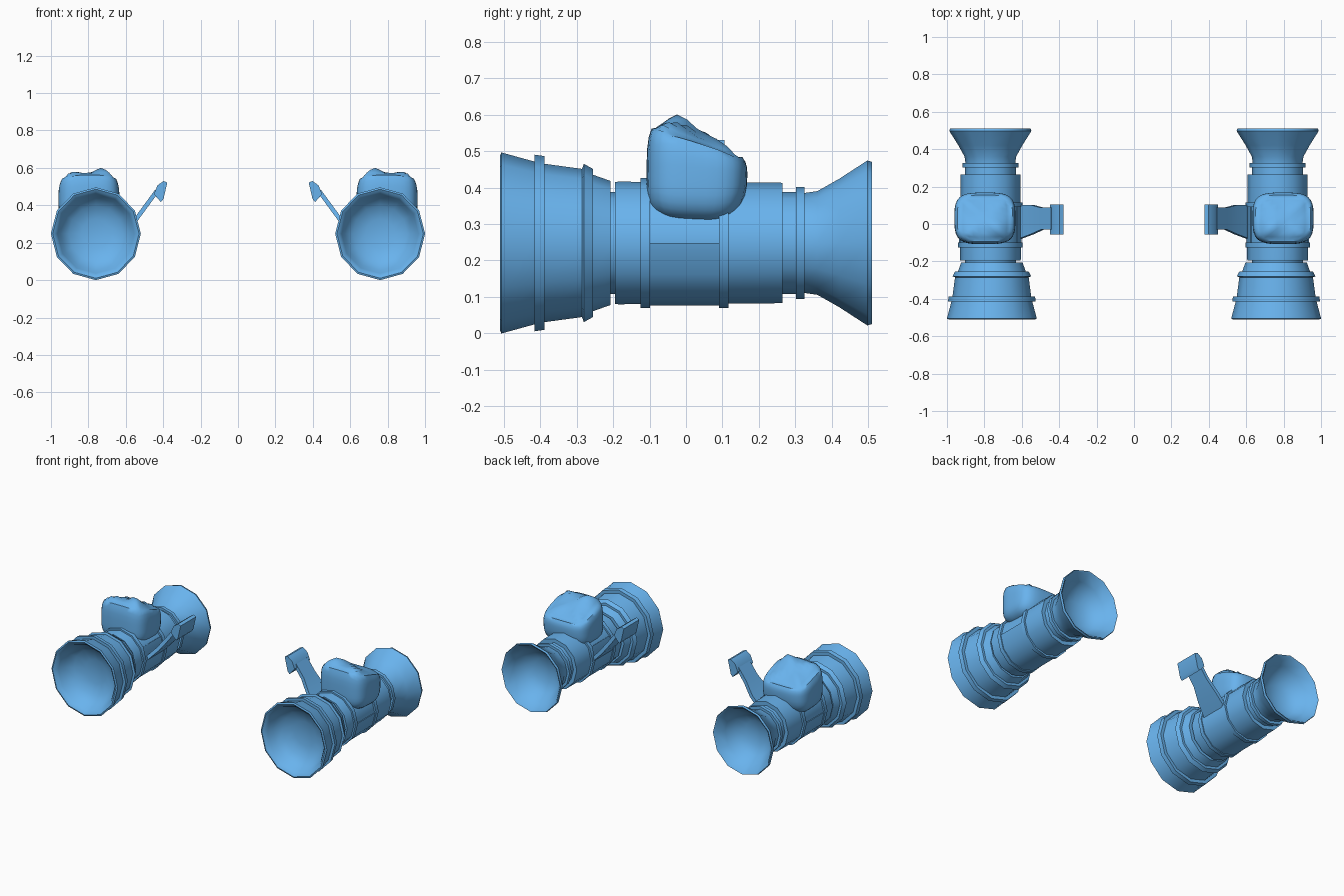
import bpy, bmesh, math
from mathutils import Vector

if "Cube" in bpy.data.objects:
    bpy.data.objects.remove(bpy.data.objects["Cube"])

CX, CZ, SIDES = 0.76, 0.248, 12
BLUE = bpy.data.materials.new("blue_paint")
BLUE.diffuse_color = (0.14, 0.45, 0.85, 1)
BLUE.use_nodes = True
BLUE.node_tree.nodes["Principled BSDF"].inputs["Base Color"].default_value = BLUE.diffuse_color


def finish(bm, name, angle=40):
    """Turn a bmesh into a mirrored, smooth-shaded, blue object."""
    bmesh.ops.remove_doubles(bm, verts=bm.verts, dist=0.0005)
    bmesh.ops.recalc_face_normals(bm, faces=bm.faces)
    me = bpy.data.meshes.new(name)
    bm.to_mesh(me)
    bm.free()
    me.materials.append(BLUE)
    ob = bpy.data.objects.new(name, me)
    bpy.context.collection.objects.link(ob)
    bpy.ops.object.select_all(action='DESELECT')
    ob.select_set(True)
    bpy.context.view_layer.objects.active = ob
    bpy.ops.object.shade_smooth_by_angle(angle=math.radians(angle))
    ob.modifiers.new("mirror", 'MIRROR').use_mirror_merge = False
    return ob


def revolve(name, profile, start=0.0, sweep=360.0, steps=SIDES, closed=False, cx=CX):
    """Spin a (y, radius) profile about the tube axis."""
    bm = bmesh.new()
    rows = []
    for i in range(steps + 1):
        a = math.radians(start + sweep * i / steps)
        rows.append([bm.verts.new((cx + 0.97 * r * math.cos(a), y, CZ + r * math.sin(a)))
                     for y, r in profile])
    n = len(profile)
    for a, b in zip(rows, rows[1:]):
        for j in range(n if closed else n - 1):
            k = (j + 1) % n
            bm.faces.new((a[j], a[k], b[k], b[j]))
    if closed and sweep < 360:
        bm.faces.new(rows[0])
        bm.faces.new(rows[-1])
    return finish(bm, name)


def loft(name, sections):
    """Skin a list of point loops and cap both ends."""
    bm = bmesh.new()
    rows = [[bm.verts.new(p) for p in s] for s in sections]
    n = len(rows[0])
    for a, b in zip(rows, rows[1:]):
        for j in range(n):
            k = (j + 1) % n
            bm.faces.new((a[j], a[k], b[k], b[j]))
    bm.faces.new(rows[0])
    bm.faces.new(rows[-1])
    return finish(bm, name)


# Front intake bell with a hollow bowl and rounded lip
revolve("front_bell", [
    (-0.385, 0), (-0.39, 0.08), (-0.41, 0.15), (-0.45, 0.195), (-0.485, 0.212),
    (-0.502, 0.225), (-0.510, 0.238), (-0.506, 0.248), (-0.415, 0.223), (-0.415, 0.242),
    (-0.388, 0.238), (-0.388, 0.217), (-0.285, 0.203), (-0.28, 0.217), (-0.255, 0.203),
    (-0.255, 0.187), (-0.207, 0.17), (-0.207, 0.14), (-0.207, 0)])

# Central tube with narrow necks
revolve("main_tube", [
    (-0.22, 0), (-0.22, 0.14), (-0.195, 0.14), (-0.195, 0.167), (-0.185, 0.168),
    (0.265, 0.165), (0.265, 0.14), (0.32, 0.14), (0.32, 0)], cx=0.768)

# Rear flared nozzle, hollow
revolve("rear_nozzle", [
    (0.29, 0), (0.29, 0.14), (0.302, 0.14), (0.302, 0.154), (0.325, 0.154),
    (0.325, 0.137), (0.36, 0.142), (0.42, 0.176), (0.497, 0.226), (0.51, 0.222),
    (0.505, 0.212), (0.45, 0.175), (0.40, 0.14), (0.37, 0.08), (0.36, 0)], cx=0.768)

# Two straps and the curved cradle plate between them
for i, y in enumerate((-0.125, 0.09)):
    revolve(f"tube_strap_{i + 1}", [(y, 0.15), (y, 0.178), (y + 0.026, 0.178), (y + 0.026, 0.15)],
            closed=True, cx=0.768)
revolve("cradle_plate", [(-0.105, 0.15), (-0.105, 0.172), (0.095, 0.172), (0.095, 0.15)],
        start=-210, sweep=210, steps=7, closed=True, cx=0.768)

# Pillow-like pod with crossed ridges, sloping down to the rear
bm = bmesh.new()
bmesh.ops.create_cube(bm, size=2)
bmesh.ops.subdivide_edges(bm, edges=bm.edges[:], cuts=9, use_grid_fill=True)
for v in bm.verts:
    p = v.co.copy()
    n = sum(abs(c) ** 3.6 for c in p) ** (1 / 3.6)
    q = p * (max(abs(c) for c in p) / n)
    pos = Vector((0.797 + 0.163 * q.x, 0.03 + 0.138 * q.y, 0.43 + 0.128 * q.z))
    if q.z > 0:
        pos.z -= 0.06 * q.y * q.z
        pos.z += 0.026 * q.z * math.exp(-((q.x + 0.42) ** 2 + (q.y + 0.25) ** 2) / 0.12)
        if p.z > 0.99:
            # shallow valleys between the two diagonals
            pos.z -= 0.014 * min(1, abs(abs(p.x) - abs(p.y)) * 3)
    else:
        # underside draws in toward the rear
        pos.y -= 0.03 * q.z * q.z * max(0, q.y)
        pos.z -= 0.006 * q.y * abs(q.z)
    v.co = pos
finish(bm, "top_pod", 60)

# Slanted arm rising from the inner side: x, z, y start, y end
arm = [(0.625, 0.24, -0.085, 0.10), (0.545, 0.325, -0.055, 0.102),
       (0.49, 0.40, -0.03, 0.087), (0.435, 0.475, -0.03, 0.087)]
loft("side_arm", [[(x - 0.009, a, z - 0.007), (x - 0.009, b, z - 0.007),
                   (x + 0.009, b, z + 0.007), (x + 0.009, a, z + 0.007)]
                  for x, z, a, b in arm])

# Wedge-shaped hook head on the arm
head = [(0.378, 0.522), (0.398, 0.53), (0.43, 0.507), (0.45, 0.46), (0.412, 0.417), (0.398, 0.435)]
loft("hook_head", [[(x, y, z) for x, z in head] for y in (-0.055, 0.105)])
